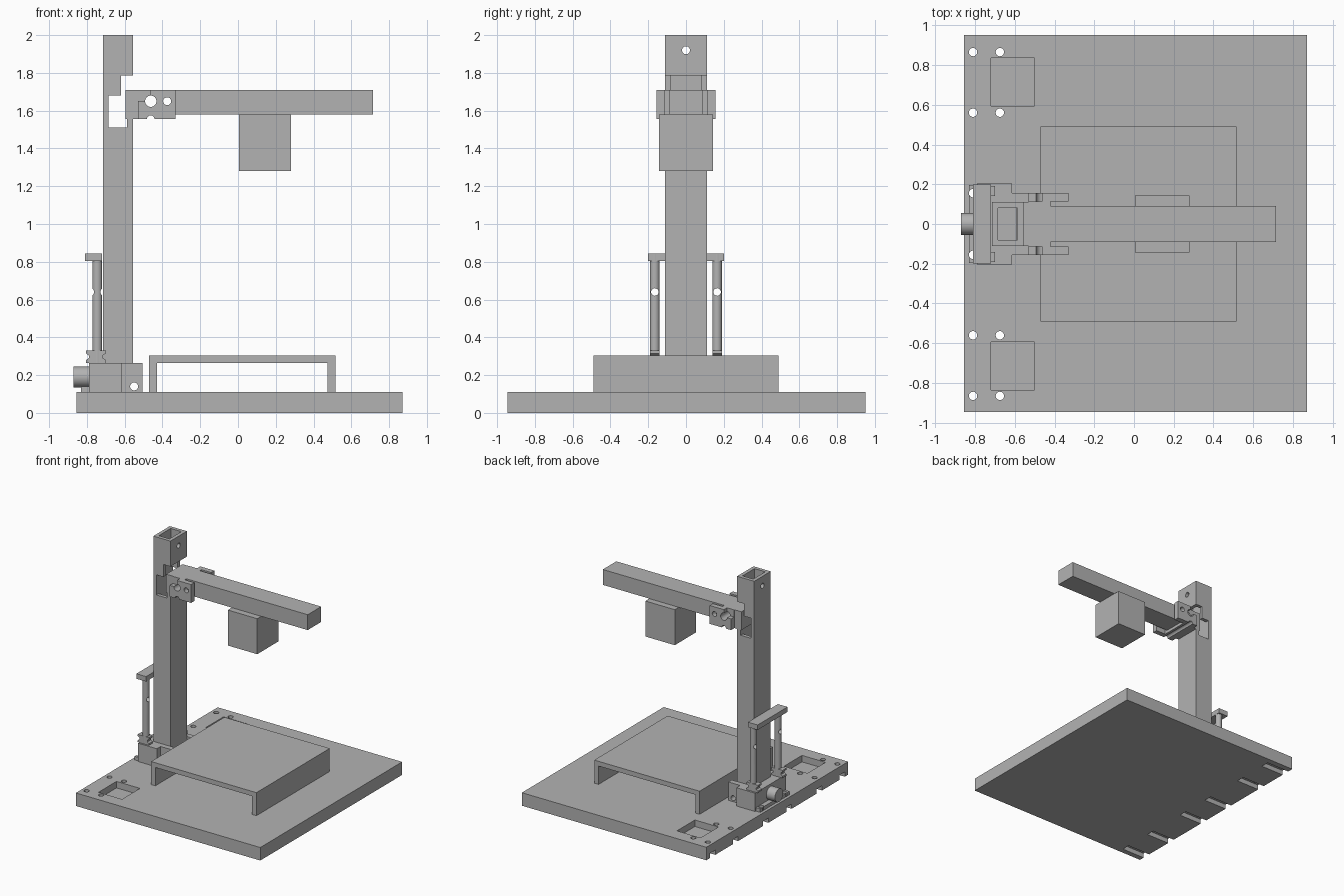
import bpy, bmesh
from mathutils import Matrix, Vector

if "Cube" in bpy.data.objects:
    bpy.data.objects.remove(bpy.data.objects["Cube"], do_unlink=True)

GREY = (0.45, 0.45, 0.45, 1)
grey = bpy.data.materials.new("plain grey")
grey.use_nodes = True
grey.diffuse_color = GREY
grey.node_tree.nodes["Principled BSDF"].inputs["Base Color"].default_value = GREY


def make(name, bm):
    bmesh.ops.recalc_face_normals(bm, faces=bm.faces)
    mesh = bpy.data.meshes.new(name)
    bm.to_mesh(mesh)
    bm.free()
    mesh.materials.append(grey)
    ob = bpy.data.objects.new(name, mesh)
    bpy.context.collection.objects.link(ob)
    return ob


def box(name, x, y, z):
    bm = bmesh.new()
    bmesh.ops.create_cube(bm, size=1)
    for v in bm.verts:
        v.co = Vector(r[0] if c < 0 else r[1] for c, r in zip(v.co, (x, y, z)))
    return make(name, bm)


def rod(name, centre, radius, length, axis="Z"):
    bm = bmesh.new()
    turn = {"X": Matrix.Rotation(1.5708, 4, "Y"),
            "Y": Matrix.Rotation(1.5708, 4, "X"), "Z": Matrix()}[axis]
    bmesh.ops.create_cone(bm, cap_ends=True, segments=32, radius1=radius,
                          radius2=radius, depth=length,
                          matrix=Matrix.Translation(centre) @ turn)
    ob = make(name, bm)
    smooth(ob)
    return ob


def prism(name, outline, y0, y1):
    bm = bmesh.new()
    face = bm.faces.new([bm.verts.new((x, y0, z)) for x, z in outline])
    out = bmesh.ops.extrude_face_region(bm, geom=[face])
    bmesh.ops.translate(bm, vec=(0, y1 - y0, 0),
                        verts=[g for g in out["geom"] if isinstance(g, bmesh.types.BMVert)])
    return make(name, bm)


def smooth(ob):
    bpy.ops.object.select_all(action="DESELECT")
    ob.select_set(True)
    bpy.context.view_layer.objects.active = ob
    bpy.ops.object.shade_smooth_by_angle(angle=0.6)


def cut(ob, *cutters):
    for c in cutters:
        mod = ob.modifiers.new("cut", "BOOLEAN")
        mod.operation = "DIFFERENCE"
        mod.solver = "EXACT"
        mod.object = c
        bpy.context.view_layer.objects.active = ob
        bpy.ops.object.modifier_apply(modifier=mod.name)
        bpy.data.objects.remove(c, do_unlink=True)
    smooth(ob)


# Base board with screw holes, nut slots and two square pockets
base = box("base_board", (-.855, .87), (-.945, .95), (0, .11))
for s in (-1, 1):
    cut(base, box("pocket", (-.72, -.5), sorted((s * .595, s * .835)), (.055, .2)))
    for y in (.155, .56, .865):
        for x in (-.81, -.675):
            cut(base, rod("hole", (x, s * y, .05), .021, .3))
        cut(base, box("slot", (-.9, -.64), (s * y - .035, s * y + .035), (-.1, .04)))

# Raised table
table = box("table", (-.47, .515), (-.49, .49), (.11, .305))
cut(table, box("opening", (-.43, .475), (-.6, .6), (0, .265)))

# Hollow column with a hooked slot for the arm
column = box("column", (-.715, -.555), (-.11, .11), (.11, 2))
cut(column,
    box("bore", (-.685, -.585), (-.08, .08), (0, 2.1)),
    box("entry", (-.62, -.5), (-.2, .2), (1.555, 1.785)),
    box("hook", (-.685, -.588), (-.2, .2), (1.51, 1.68)),
    rod("top_hole", (-.63, 0, 1.92), .021, .4, "X"),
    rod("pin_hole", (-.55, 0, .14), .021, .5, "Y"))

# Arm and the box hung beneath it
arm = box("arm", (-.53, .715), (-.09, .09), (1.58, 1.71))
cut(arm, rod("hole", (-.462, 0, 1.65), .03, .5, "Y"),
    rod("hole", (-.375, 0, 1.65), .021, .5, "Y"))
box("hanging_box", (.005, .28), (-.143, .143), (1.28, 1.58))

# Arm bracket: tongue in the column, core and two cheek plates
box("bracket_tongue", (-.595, -.53), (-.11, .11), (1.555, 1.71))
core = box("bracket_core", (-.53, -.42), (-.113, .113), (1.555, 1.71))
cut(core, rod("hole", (-.462, 0, 1.65), .03, .5, "Y"),
    rod("groove", (-.462, 0, 1.555), .02, .5, "Y"))
for s, side in ((-1, "right"), (1, "left")):
    cheek = box("bracket_cheek_" + side, (-.53, -.33), sorted((s * .112, s * .155)), (1.555, 1.71))
    cut(cheek, box("step", (-.6, -.462), (-.3, .3), (1.65, 1.8)),
        rod("hole", (-.462, 0, 1.65), .03, .5, "Y"),
        rod("groove", (-.462, 0, 1.555), .02, .5, "Y"),
        rod("hole", (-.375, 0, 1.65), .021, .5, "Y"))

# Column clamp: block, flange and two ears
clamp = box("clamp_block", (-.79, -.615), (-.205, .205), (.11, .265))
cut(clamp, box("bore", (-.714, -.5), (-.109, .109), (0, .4)))
flange = box("clamp_flange", (-.83, -.79), (-.195, .195), (.11, .14))
cut(flange, *[rod("hole", (-.81, y, .12), .021, .2) for y in (-.155, .155)])
for s, side in ((-1, "right"), (1, "left")):
    ear = box("clamp_ear_" + side, (-.615, -.505), sorted((s * .11, s * .155)), (.11, .265))
    cut(ear, rod("hole", (-.55, 0, .14), .021, .5, "Y"))

    # Upright post with a cross hole, standing in a waisted collar
    post = rod("post_" + side, (-.745, s * .165, .54), .026, .6)
    cut(post, rod("hole", (-.745, s * .165, .64), .02, .2, "X"))
    prism("collar_" + side,
          [(-.805, .265), (-.70, .265), (-.70, .28), (-.715, .29), (-.715, .305),
           (-.70, .315), (-.70, .33), (-.805, .33), (-.805, .315), (-.79, .305),
           (-.79, .29), (-.805, .28)], s * .14, s * .19)

# Knob and the bar joining the posts
rod("knob", (-.825, 0, .19), .055, .09, "X")
box("post_bar", (-.81, -.72), (-.2, .2), (.803, .845))
